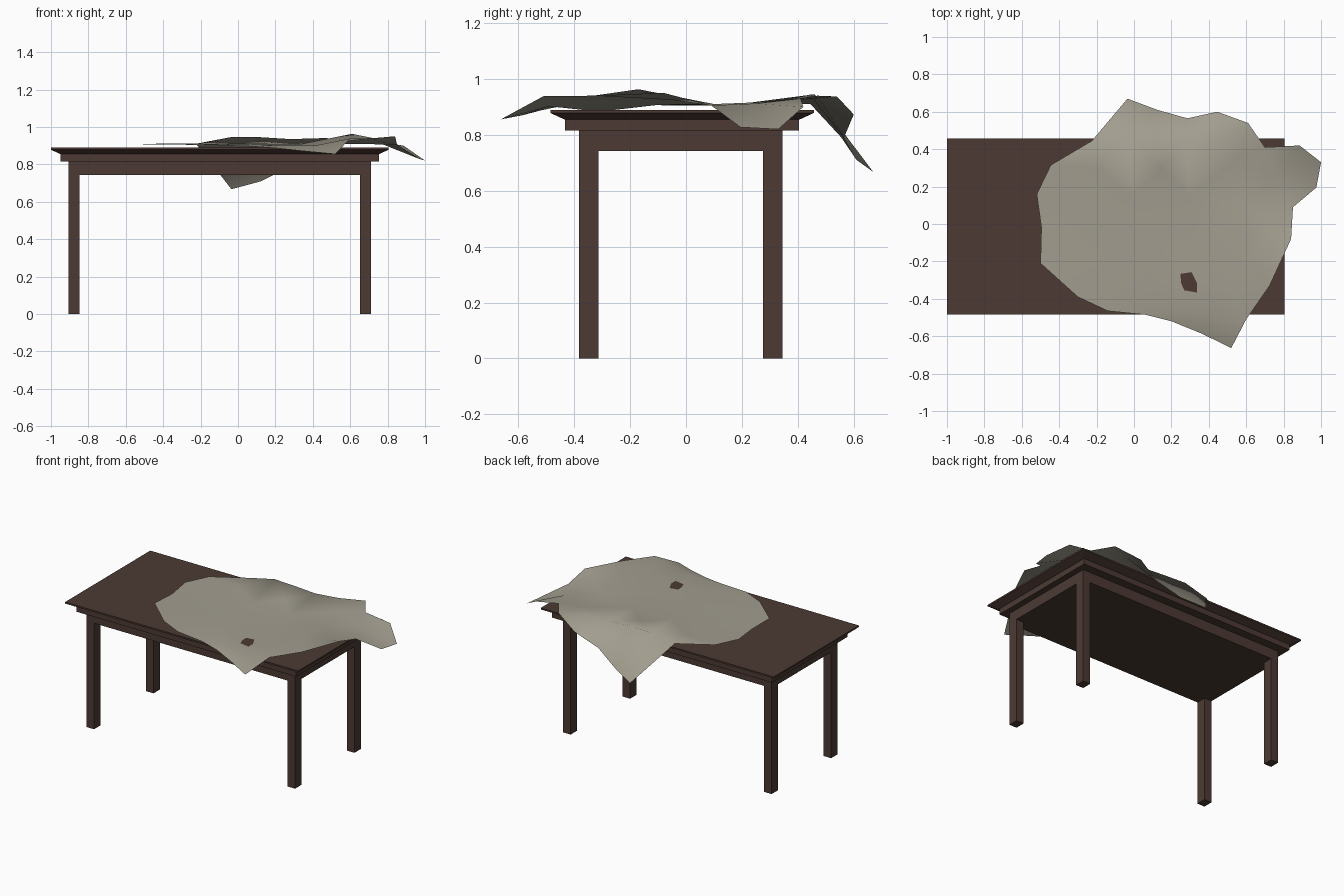
import bpy, bmesh
from mathutils import Vector
from mathutils.geometry import delaunay_2d_cdt

if "Cube" in bpy.data.objects:
    bpy.data.objects.remove(bpy.data.objects["Cube"])


def material(name, color):
    m = bpy.data.materials.new(name)
    m.diffuse_color = (*color, 1)
    m.use_nodes = True
    m.node_tree.nodes["Principled BSDF"].inputs["Base Color"].default_value = m.diffuse_color
    return m


WOOD = material("dark wood", (0.072, 0.042, 0.033))
CLOTH = material("grey linen", (0.362, 0.338, 0.275))


def add_object(name, bm, mat):
    mesh = bpy.data.meshes.new(name)
    bm.to_mesh(mesh)
    bm.free()
    mesh.materials.append(mat)
    ob = bpy.data.objects.new(name, mesh)
    bpy.context.collection.objects.link(ob)
    return ob


def stack(name, rings):
    """Closed solid through rectangles (x0, x1, y0, y1, z), bottom to top."""
    bm = bmesh.new()
    loops = [[bm.verts.new(p) for p in ((a, c, z), (b, c, z), (b, d, z), (a, d, z))]
             for a, b, c, d, z in rings]
    for lo, hi in zip(loops, loops[1:]):
        for i in range(4):
            j = (i + 1) % 4
            bm.faces.new((lo[i], lo[j], hi[j], hi[i]))
    bm.faces.new(loops[0][::-1])
    bm.faces.new(loops[-1])
    return add_object(name, bm, WOOD)


# Table top with chamfered underside, and the moulding below it
X0, X1, Y0, Y1 = -1.0, 0.805, -0.485, 0.457


def inset(d, z):
    return (X0 + d, X1 - d, Y0 + d, Y1 - d, z)


stack("table_top", [inset(0.05, 0.855), inset(0.0, 0.878), inset(0.0, 0.889)])
stack("moulding", [inset(0.052, 0.815), inset(0.052, 0.855)])

# Solid apron box and four legs
AX0, AX1, AY0, AY1 = -0.905, 0.71, -0.383, 0.345
stack("apron", [(AX0, AX1, AY0, AY1, 0.742), (AX0, AX1, AY0, AY1, 0.815)])
LX, LY = 0.058, 0.07
for side, x in (("left", AX0), ("right", AX1 - LX)):
    for end, y in (("front", AY0), ("back", AY1 - LY)):
        stack(f"{end}_{side}_leg", [(x, x + LX, y, y + LY, z) for z in (0, 0.742)])

# Cloth: rim of the rumpled sheet (clockwise from the back corner)
rim = [(-.035, .67, .667), (.125, .61, .71), (.285, .565, .79), (.445, .60, .873),
       (.61, .54, .937), (.70, .41, .93), (.885, .42, .90), (1.0, .33, .82),
       (.975, .195, .827), (.85, .09, .905), (.84, -.08, .95), (.725, -.33, .94),
       (.60, -.51, .938), (.52, -.663, .855), (.36, -.585, .87), (.20, -.52, .887),
       (.06, -.485, .897), (-.14, -.465, .903), (-.30, -.39, .905), (-.50, -.21, .91),
       (-.495, -.02, .905), (-.52, .16, .91), (-.445, .315, .91), (-.225, .445, .91)]
# Folds and dips inside the sheet
folds = [(.61, -.17, .963), (.50, -.35, .915), (.30, -.31, .883), (.42, -.49, .902),
         (.20, -.45, .902), (.10, -.33, .908), (-.20, -.20, .907), (.05, -.10, .912),
         (.33, -.10, .907), (0, .15, .905), (.30, .15, .905), (.60, .10, .91),
         (-.30, .10, .905), (-.20, .30, .912), (.55, .35, .92), (.76, .25, .912),
         (-.04, .46, .945), (.12, .45, .945), (.28, .45, .935), (.45, .47, .94),
         (.15, .30, .912), (.74, -.05, .925)]
pts = rim[::-1] + folds
n = len(rim)
co, _, tris, orig, _, _ = delaunay_2d_cdt(
    [Vector(p[:2]) for p in pts], [], [list(range(n))], 1, 1e-5)
bm = bmesh.new()
vs = [bm.verts.new((c.x, c.y, pts[o[0]][2])) for c, o in zip(co, orig)]
for t in tris:
    bm.faces.new([vs[i] for i in t])
for f in bm.faces:
    f.normal_update()
    if f.normal.z < 0:
        f.normal_flip()
    f.smooth = True
add_object("cloth", bm, CLOTH)
